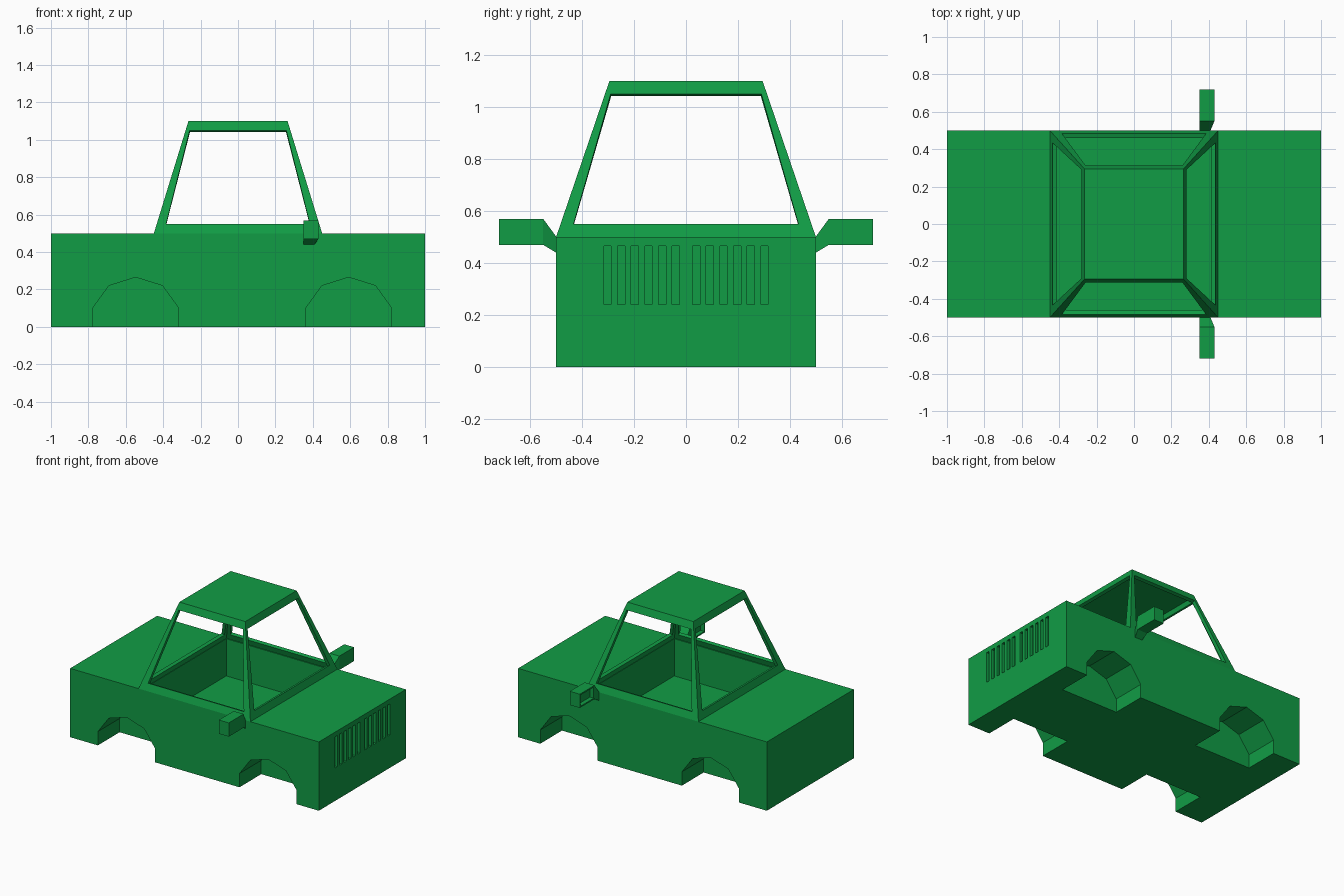
import bpy, bmesh, math
from mathutils import Vector

if "Cube" in bpy.data.objects:
    bpy.data.objects.remove(bpy.data.objects["Cube"])

green = bpy.data.materials.new("green paint")
green.diffuse_color = (0.0055, 0.335, 0.06, 1)
green.use_nodes = True
green.node_tree.nodes["Principled BSDF"].inputs["Base Color"].default_value = green.diffuse_color


def finish(name, bm):
    bmesh.ops.recalc_face_normals(bm, faces=bm.faces)
    me = bpy.data.meshes.new(name)
    bm.to_mesh(me)
    bm.free()
    me.materials.append(green)
    ob = bpy.data.objects.new(name, me)
    bpy.context.collection.objects.link(ob)
    return ob


def loft(bm, rings):
    """Closed solid through rings of equal point count."""
    vs = [[bm.verts.new(p) for p in r] for r in rings]
    n = len(vs[0])
    for a, b in zip(vs, vs[1:]):
        for i in range(n):
            j = (i + 1) % n
            bm.faces.new((a[i], a[j], b[j], b[i]))
    bm.faces.new(vs[0][::-1])
    bm.faces.new(vs[-1])


def box(bm, x0, x1, y0, y1, z0, z1):
    loft(bm, [[(x0, y0, z), (x1, y0, z), (x1, y1, z), (x0, y1, z)] for z in (z0, z1)])


def apply_modifiers(ob):
    dg = bpy.context.evaluated_depsgraph_get()
    me = bpy.data.meshes.new_from_object(ob.evaluated_get(dg))
    ob.modifiers.clear()
    ob.data = me


# Body block
bm = bmesh.new()
box(bm, -1, 1, -0.5, 0.5, 0, 0.5)
body = finish("body", bm)

# Cutters: wheel arches, cabin well, grille slots
bm = bmesh.new()
arch = [(-0.23, -0.05), (-0.23, 0.10), (-0.143, 0.22), (0, 0.265),
        (0.143, 0.22), (0.23, 0.10), (0.23, -0.05)]
for cx in (-0.547, 0.592):
    for s in (-1, 1):
        loft(bm, [[(cx + x, s * y, z) for x, z in arch] for y in (0.25, 0.6)])
box(bm, -0.422, 0.422, -0.468, 0.468, 0.23, 0.6)
for i in range(6):
    for s in (-1, 1):
        y = s * (0.039 + 0.0526 * i)
        box(bm, 0.98, 1.05, y - 0.014, y + 0.014, 0.24, 0.465)
cutter = finish("body_cutter", bm)
cutter.hide_render = True
mod = body.modifiers.new("cut", 'BOOLEAN')
mod.operation = 'DIFFERENCE'
mod.solver = 'EXACT'
mod.object = cutter
apply_modifiers(body)
bpy.data.objects.remove(cutter)

# Cabin: tapered shell with a window opening on each side
bm = bmesh.new()
Z0, Z1, W0, W1 = 0.5, 1.1, 0.55, 1.05


def half(z):
    t = (z - Z0) / (Z1 - Z0)
    return 0.45 - 0.185 * t, 0.5 - 0.205 * t


def corners(z):
    x, y = half(z)
    return [Vector((-x, -y, z)), Vector((x, -y, z)), Vector((x, y, z)), Vector((-x, y, z))]


low = [bm.verts.new(c) for c in corners(Z0)]
top = [bm.verts.new(c) for c in corners(Z1)]
bm.faces.new(top)
for i in range(4):
    j = (i + 1) % 4
    win = []
    for z, m in ((W0, 0.05), (W1, 0.022)):
        c = corners(z)
        d = (c[j] - c[i]).normalized()
        win.append((c[i] + d * m, c[j] - d * m))
    inner = [bm.verts.new(p) for p in (win[0][0], win[0][1], win[1][1], win[1][0])]
    outer = [low[i], low[j], top[j], top[i]]
    for k in range(4):
        l = (k + 1) % 4
        bm.faces.new((outer[k], outer[l], inner[l], inner[k]))
cabin = finish("cabin_frame", bm)
mod = cabin.modifiers.new("thickness", 'SOLIDIFY')
mod.thickness = 0.024
mod.offset = -1
mod.use_even_offset = True
apply_modifiers(cabin)

# Side mirrors: flared arm, box and recessed rear-facing glass
for s, name in ((-1, "mirror_right"), (1, "mirror_left")):
    bm = bmesh.new()
    rings = []
    for y, x1, z0, z1 in ((0.495, 0.407, 0.437, 0.495), (0.55, 0.43, 0.47, 0.57), (0.72, 0.43, 0.47, 0.57)):
        rings.append([(0.35, s * y, z0), (x1, s * y, z0), (x1, s * y, z1), (0.35, s * y, z1)])
    loft(bm, rings)
    bmesh.ops.recalc_face_normals(bm, faces=bm.faces)
    face = [f for f in bm.faces if f.normal.x < -0.9 and abs(f.calc_center_median().y) > 0.6]
    bmesh.ops.inset_region(bm, faces=face, thickness=0.014)
    res = bmesh.ops.inset_region(bm, faces=face, thickness=0.0005)
    for v in face[0].verts:
        v.co.x += 0.03
    finish(name, bm)
